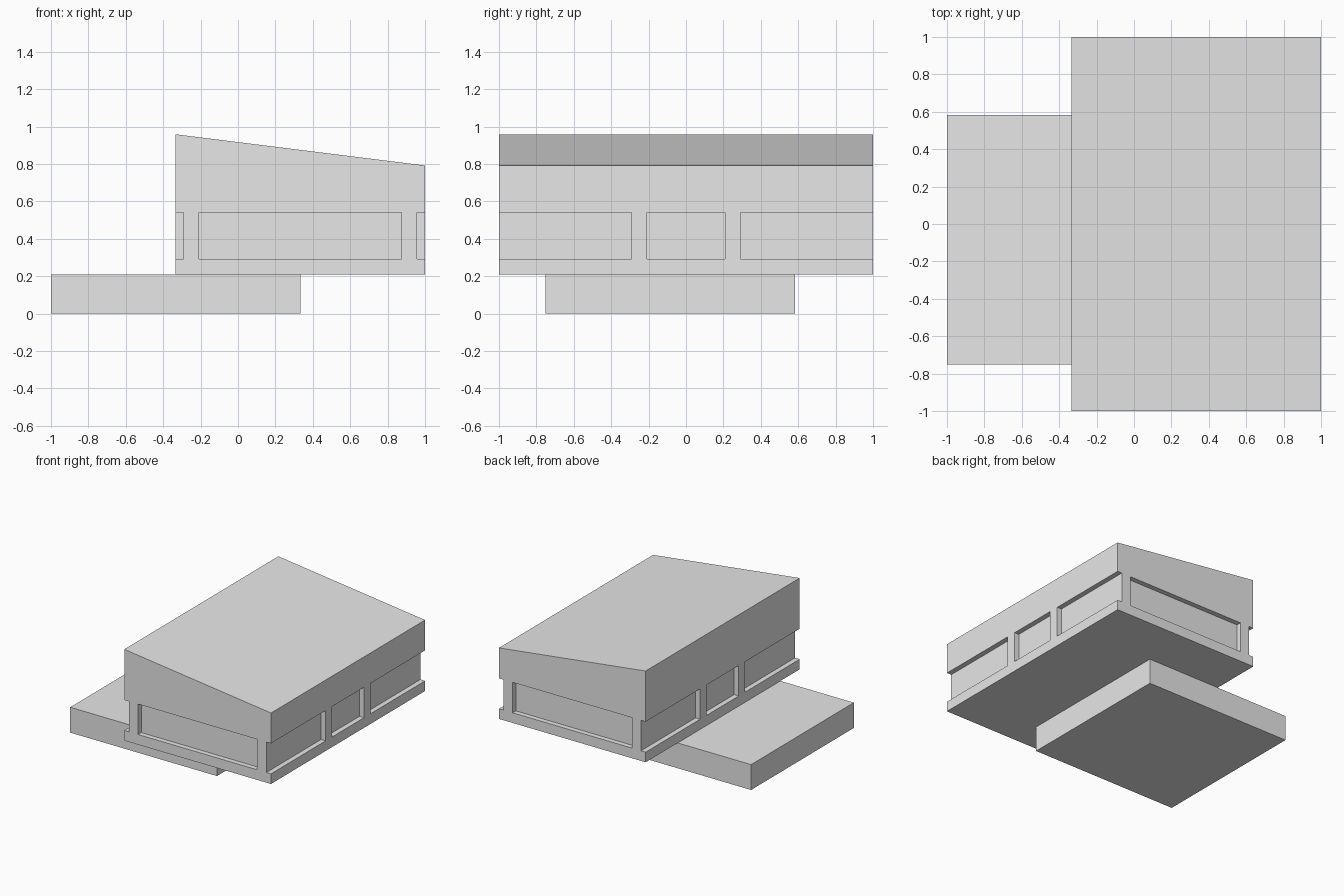
import bpy
import bmesh

cube = bpy.data.objects.get("Cube")
if cube:
    bpy.data.objects.remove(cube, do_unlink=True)

U = 1 / 24  # building module: every size is a whole number of these

grey = bpy.data.materials.new("light_grey")
grey.use_nodes = True
grey.diffuse_color = (0.8, 0.8, 0.8, 1)
grey.node_tree.nodes["Principled BSDF"].inputs["Base Color"].default_value = (0.8, 0.8, 0.8, 1)


def box(name, x, y, z):
    """Box spanning the given (low, high) ranges in modules."""
    bm = bmesh.new()
    bmesh.ops.create_cube(bm, size=1)
    for v in bm.verts:
        for i, (lo, hi) in enumerate((x, y, z)):
            v.co[i] = (hi if v.co[i] > 0 else lo) * U
    mesh = bpy.data.meshes.new(name)
    bm.to_mesh(mesh)
    bm.free()
    mesh.materials.append(grey)
    obj = bpy.data.objects.new(name, mesh)
    bpy.context.collection.objects.link(obj)
    return obj


# Offset ground-floor base
box("base", (-24, 8), (-18, 14), (0, 5))

# Upper storey with a roof sloping down towards +x
building = box("upper_storey", (-8, 24), (-24, 24), (5, 23))
for v in building.data.vertices:
    if v.co.x > 0 and v.co.z > 10 * U:
        v.co.z = 19 * U

# Window recesses, one module deep; the outer side bays run open past the corners
SILL, HEAD = 7, 13
recesses = []
for x in ((-10, -7), (23, 26)):
    for y in ((-26, -7), (-5, 5), (7, 26)):
        recesses.append((x, y))
for y in ((-26, -23), (23, 26)):
    recesses.append(((-5, 21), y))

for x, y in recesses:
    cutter = box("window_cutter", x, y, (SILL, HEAD))
    cutter.hide_render = True
    cutter.hide_viewport = False
    cut = building.modifiers.new("window_recess", "BOOLEAN")
    cut.operation = "DIFFERENCE"
    cut.solver = "EXACT"
    cut.object = cutter

# Bake the recesses and remove the cutters
bpy.context.view_layer.update()
depsgraph = bpy.context.evaluated_depsgraph_get()
baked = bpy.data.meshes.new_from_object(building.evaluated_get(depsgraph))
building.modifiers.clear()
building.data = baked
for obj in [o for o in bpy.data.objects if o.name.startswith("window_cutter")]:
    bpy.data.objects.remove(obj, do_unlink=True)
